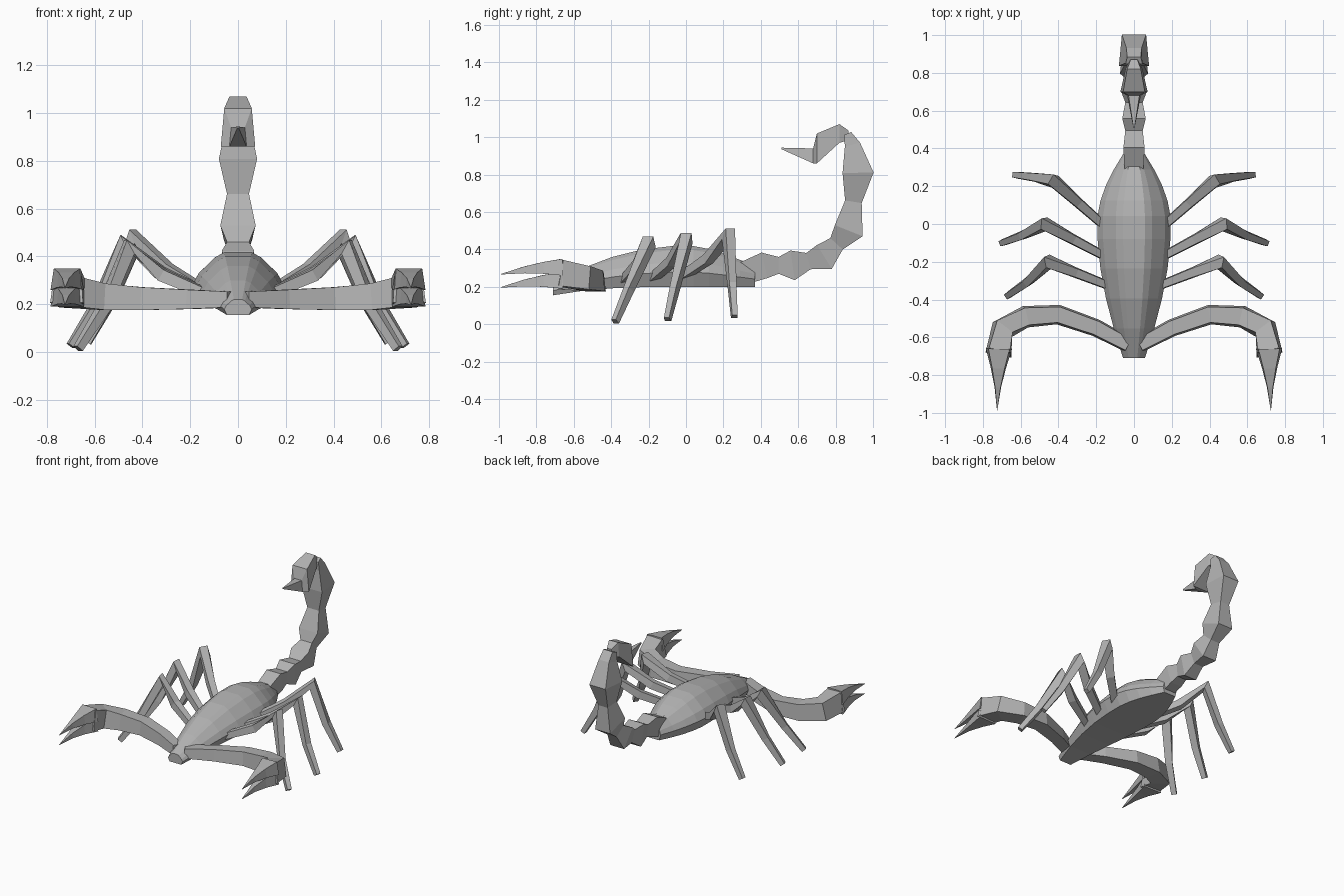
import bpy, bmesh
from math import cos
from mathutils import Vector

if "Cube" in bpy.data.objects:
    bpy.data.objects.remove(bpy.data.objects["Cube"])

ACROSS = Vector((1, 0, 0))
UP = Vector((0, 0, 1))

shell_grey = bpy.data.materials.new("shell_grey")
shell_grey.use_nodes = True
colour = (0.45, 0.45, 0.45, 1)
shell_grey.diffuse_color = colour
shell_grey.node_tree.nodes["Principled BSDF"].inputs["Base Color"].default_value = colour


def loft(name, rings, mirrored=False):
    """Skin a list of equal-sized rings, cap both ends, optionally mirror in x."""
    bm = bmesh.new()
    loops = [[bm.verts.new(point) for point in ring] for ring in rings]
    count = len(loops[0])
    for first, second in zip(loops, loops[1:]):
        for i in range(count):
            j = (i + 1) % count
            bm.faces.new((first[i], first[j], second[j], second[i]))
    bm.faces.new(loops[0])
    bm.faces.new(loops[-1])
    bmesh.ops.recalc_face_normals(bm, faces=bm.faces[:])
    mesh = bpy.data.meshes.new(name)
    bm.to_mesh(mesh)
    bm.free()
    mesh.materials.append(shell_grey)
    part = bpy.data.objects.new(name, mesh)
    bpy.context.collection.objects.link(part)
    if mirrored:
        part.modifiers.new("other_side", "MIRROR")


def box_ring(centre, side, up, width, height):
    """Four-cornered cross-section, slightly narrower on its upper edge."""
    narrow, wide, rise = side * width * 0.8, side * width, up * height
    return [centre + narrow + rise, centre - narrow + rise,
            centre - wide - rise, centre + wide - rise]


def sweep(name, stations, mirrored=True, side=None):
    """Loft box rings square to a path of (centre, half width, half height)."""
    centres = [station[0] for station in stations]
    rings = []
    for i, (centre, width, height) in enumerate(stations):
        ahead = centres[min(i + 1, len(centres) - 1)]
        behind = centres[max(i - 1, 0)]
        tangent = (ahead - behind).normalized()
        across = side or tangent.cross(UP).normalized()
        rings.append(box_ring(centre, across, across.cross(tangent), width, height))
    loft(name, rings, mirrored)


# Body: tapers as a cosine to both ends, the head drooping and the back lifting
half_section = [(0.3, 1), (0.5, 0.9), (0.85, 0.6), (1, 0.36), (0.8, 0)]
body_rings = []
for step in range(-5, 5):
    t = (step + 0.5) / 4.5
    y = t * (0.37 if t > 0 else 0.71)
    swell = cos(1.27 * t)
    base = 0.2 + 0.045 * min(t, 0) ** 3
    height = 0.22 * swell + 0.05 * max(t, 0) ** 3
    right = [Vector((0.195 * swell * across, y, base + height * rise))
             for across, rise in half_section]
    left = [Vector((-point.x, point.y, point.z)) for point in reversed(right)]
    body_rings.append(right + left)
loft("body", body_rings)

# Tail: swollen segments with a narrow waist halfway between neighbours
tail_swells = [(0.3, 0.27, 0.06), (0.42, 0.315, 0.07), (0.57, 0.315, 0.08),
               (0.74, 0.36, 0.075), (0.87, 0.5, 0.08), (0.92, 0.81, 0.083)]
tail_stations = []
for i, (y, z, size) in enumerate(tail_swells):
    centre = Vector((0, y, z))
    if i > 1:
        waist = centre.lerp(tail_stations[-1][0], 0.5)
        tail_stations.append((waist, 0.046, 0.045))
    tail_stations.append((centre, 0.05 + 0.006 * i, size))
tail_stations.append((Vector((0, 0.89, 0.96)), 0.05, 0.042))
tail_stations.append((Vector((0, 0.865, 1.02)), 0.045, 0.02))
sweep("tail", tail_stations, False, -ACROSS)

# Sting: bulb of upright rings pulled out to a point
sting_rings = []
for y, z, size in [(0.87, 1.01, 0.025), (0.82, 1.02, 0.05), (0.7, 0.94, 0.08),
                   (0.68, 0.9, 0.04), (0.51, 0.94, 0.004)]:
    sting_rings.append(box_ring(Vector((0, y, z)), ACROSS, UP, size * 0.9, size))
loft("sting", sting_rings)

# Walking legs: hip, knee and foot positions along the body, and sideways reach
legs = {"rear": (-0.06, 0.23, 0.26, 0.63),
        "middle": (-0.2, 0, -0.1, 0.7),
        "front": (-0.34, -0.2, -0.38, 0.67)}
for name, (hip_y, knee_y, foot_y, reach) in legs.items():
    hip = Vector((0.1, hip_y, 0.23))
    knee = Vector((reach * 0.68, knee_y, 0.46 + 0.1 * knee_y))
    foot = Vector((reach, foot_y, 0.03 + 0.04 * foot_y))
    thigh = hip.lerp(knee, 0.6) - UP * 0.035
    shin = knee.lerp(foot, 0.6) - ACROSS * 0.02
    sizes = (0.022, 0.028, 0.036, 0.024, 0.018)
    sweep(name + "_legs", [(joint, size, size * 0.9) for joint, size
                           in zip((hip, thigh, knee, shin, foot), sizes)])

# Pincer arms: thicken steadily from the head and rise towards the palm
arm_path = [(0.03, -0.64), (0.2, -0.55), (0.4, -0.48),
            (0.57, -0.49), (0.69, -0.55), (0.715, -0.68)]
arm_stations = []
for i, (x, y) in enumerate(arm_path):
    t = i / (len(arm_path) - 1)
    centre = Vector((x, y, 0.22 + 0.055 * t ** 3))
    arm_stations.append((centre, 0.04 + 0.03 * t, 0.033 + 0.037 * t))
sweep("pincer_arms", arm_stations)

# Pincer fingers: one above the other, tapering to drooping points
for name, offset in (("upper", 0.035), ("lower", -0.035)):
    finger_stations = []
    for t in (0, 0.3, 0.6, 0.97):
        centre = Vector((0.715 + 0.01 * t, -0.66 - 0.34 * t, 0.27 + offset - 0.04 * t * t))
        finger_stations.append((centre, 0.07 * (1 - t) ** 1.5, 0.045 * (1 - t)))
    sweep(name + "_fingers", finger_stations)
